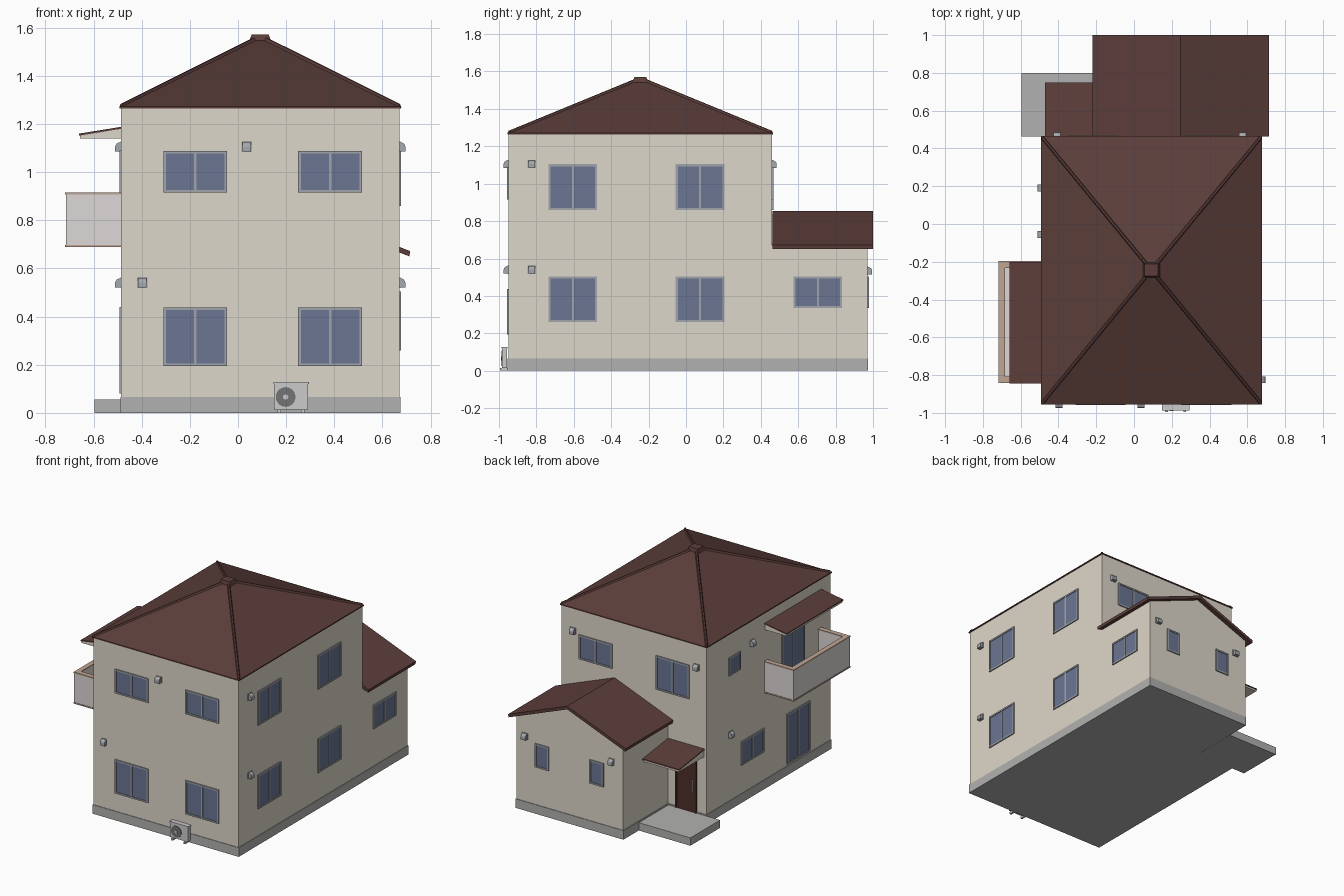
import bpy, bmesh, math
from mathutils import Vector, Matrix

if "Cube" in bpy.data.objects:
    bpy.data.objects.remove(bpy.data.objects["Cube"])


def material(name, r, g, b):
    m = bpy.data.materials.new(name)
    m.diffuse_color = [(c / 255) ** 2.2 for c in (r, g, b)] + [1]
    m.use_nodes = True
    m.node_tree.nodes["Principled BSDF"].inputs["Base Color"].default_value = m.diffuse_color
    return m


WALL = material("cream_wall", 221, 214, 200)
ROOF = material("roof_brown", 92, 64, 61)
BASE = material("concrete", 176, 176, 175)
GLASS = material("glass", 108, 117, 146)
FRAME = material("window_frame", 160, 164, 170)
TAN = material("tan_trim", 190, 165, 148)
PANEL = material("balcony_panel", 219, 215, 214)
DOOR = material("door_brown", 78, 50, 46)
METAL = material("light_metal", 215, 215, 213)
VENT = material("vent_grey", 165, 168, 172)
DARK = material("grille_dark", 115, 115, 115)

# Each wall maps (along, up, outward) to world space
WALLS = {
    "world": lambda u, z, n: (u, n, z),
    "front": lambda u, z, n: (u, -0.95 - n, z),
    "right": lambda u, z, n: (0.67 + n, u, z),
    "left": lambda u, z, n: (-0.485 - n, u, z),
    "back": lambda u, z, n: (u, 0.46 + n, z),
    "annex_back": lambda u, z, n: (u, 0.97 + n, z),
}


def finish(name, bm, mat):
    bmesh.ops.recalc_face_normals(bm, faces=bm.faces)
    me = bpy.data.meshes.new(name)
    bm.to_mesh(me)
    bm.free()
    me.materials.append(mat)
    ob = bpy.data.objects.new(name, me)
    bpy.context.collection.objects.link(ob)
    return ob


def extrude(bm, a, b):
    """Solid between two matching rings of points."""
    va, vb = [bm.verts.new(p) for p in a], [bm.verts.new(p) for p in b]
    bm.faces.new(va)
    bm.faces.new(vb[::-1])
    k = len(a)
    for i in range(k):
        j = (i + 1) % k
        bm.faces.new((va[i], vb[i], vb[j], va[j]))


def prism(name, a, b, mat):
    bm = bmesh.new()
    extrude(bm, a, b)
    return finish(name, bm, mat)


def boxes(name, wall, mat, *items):
    """Items are (u0, u1, z0, z1, n0, n1)."""
    f, bm = WALLS[wall], bmesh.new()
    for u0, u1, z0, z1, n0, n1 in items:
        ring = [(u0, z0), (u1, z0), (u1, z1), (u0, z1)]
        extrude(bm, [f(u, z, n0) for u, z in ring], [f(u, z, n1) for u, z in ring])
    return finish(name, bm, mat)


def window(wall, u0, u1, z0, z1, panes=2):
    w, d = 0.011, 0.008
    bars = [(u0, u1, z0, z0 + w, -0.005, d), (u0, u1, z1 - w, z1, -0.005, d),
            (u0, u0 + w, z0 + w, z1 - w, -0.005, d), (u1 - w, u1, z0 + w, z1 - w, -0.005, d)]
    if panes == 2:
        m = (u0 + u1) / 2
        bars.append((m - w / 2, m + w / 2, z0 + w, z1 - w, -0.005, d - 0.001))
    boxes(wall + "_window_frame", wall, FRAME, *bars)
    boxes(wall + "_window_glass", wall, GLASS, (u0 + w, u1 - w, z0 + w, z1 - w, -0.005, 0.003))


def vent(wall, u, z):
    f, r = WALLS[wall], 0.02
    prof = [(0, -r), (0.025, -r), (0.025, 0)]
    prof += [(0.025 * math.cos(a), r * math.sin(a)) for a in (math.radians(t) for t in (22, 45, 67, 90))]
    prism(wall + "_vent_hood", [f(u - 0.018, z + h, n) for n, h in prof],
          [f(u + 0.018, z + h, n) for n, h in prof], VENT)
    boxes(wall + "_vent_plate", wall, VENT, (u - 0.022, u + 0.022, z - 0.022, z + 0.022, -0.002, 0.004))


# Foundation and walls
o = 0.004
foot = [(-0.485 - o, -0.95 - o), (0.67 + o, -0.95 - o), (0.67 + o, 0.97 + o),
        (-0.18 - o, 0.97 + o), (-0.18 - o, 0.46 + o), (-0.485 - o, 0.46 + o)]
prism("foundation", [(x, y, 0) for x, y in foot], [(x, y, 0.065) for x, y in foot], BASE)
boxes("main_walls", "world", WALL, (-0.485, 0.67, 0.06, 1.268, -0.95, 0.46))
gable = [(-0.18, 0.06), (0.67, 0.06), (0.67, 0.669), (0.245, 0.835), (-0.18, 0.669)]
prism("annex_walls", [(x, 0.455, z) for x, z in gable], [(x, 0.97, z) for x, z in gable], WALL)

# Main hipped roof
corners = [(-0.492, -0.955), (0.677, -0.955), (0.677, 0.466), (-0.492, 0.466)]
apex = Vector((0.092, -0.244, 1.562))
bm = bmesh.new()
lo = [bm.verts.new((x, y, 1.264)) for x, y in corners]
hi = [bm.verts.new((x, y, 1.272)) for x, y in corners]
top = bm.verts.new(apex)
bm.faces.new(lo)
for i in range(4):
    j = (i + 1) % 4
    bm.faces.new((lo[i], lo[j], hi[j], hi[i]))
    bm.faces.new((hi[i], hi[j], top))
finish("main_roof", bm, ROOF)

# Hip caps along the four roof edges, and the peak cap
for x, y in corners:
    p = Vector((x, y, 1.27))
    d = apex - p
    side = d.cross(Vector((0, 0, 1))).normalized() * 0.011
    up = Vector((0, 0, 0.009))
    ring = [-side - up * 0.6, side - up * 0.6, side * 0.4 + up, -side * 0.4 + up]
    prism("hip_cap", [p + d * 0.012 + r for r in ring], [p + d * 0.97 + r for r in ring], ROOF)
sq = [(-1, -1), (1, -1), (1, 1), (-1, 1)]
prism("peak_cap", [apex + Vector((0.045 * a, 0.04 * b, -0.02)) for a, b in sq],
      [apex + Vector((0.036 * a, 0.032 * b, 0.009)) for a, b in sq], ROOF)

# Annex gable roof
chevron = [(-0.22, 0.674), (0.245, 0.855), (0.715, 0.672), (0.712, 0.65), (0.245, 0.832), (-0.217, 0.652)]
prism("annex_roof", [(x, 0.462, z) for x, z in chevron], [(x, 1.0, z) for x, z in chevron], ROOF)


# Small lean-to canopies: cream wedge with a brown sheet on top
def canopy(name, wall, u0, u1, z, depth, rise):
    f = WALLS[wall]
    wedge = [(0, z), (depth - 0.003, z), (depth - 0.003, z + 0.012), (0, z + rise)]
    sheet = [(0, z + rise), (depth, z + 0.012), (depth, z + 0.02), (0, z + rise + 0.008)]
    for part, prof, mat, e in (("_wedge", wedge, WALL, 0.004), ("_roof", sheet, ROOF, 0)):
        prism(name + part, [f(u0 + e, h, n) for n, h in prof], [f(u1 - e, h, n) for n, h in prof], mat)


canopy("balcony_canopy", "left", -0.845, -0.2, 1.14, 0.175, 0.04)
canopy("entrance_canopy", "back", -0.47, -0.18, 0.475, 0.29, 0.05)

# Balcony
y0, y1, d, t = -0.84, -0.2, 0.23, 0.03
boxes("balcony_floor", "left", PANEL, (y0 + 0.002, y1 - 0.002, 0.693, 0.715, 0, d - 0.002))
boxes("balcony_parapet", "left", PANEL, (y0, y1, 0.695, 0.908, d - t, d),
      (y0, y0 + t, 0.695, 0.908, 0, d - t), (y1 - t, y1, 0.695, 0.908, 0, d - t))
e = 0.003
for z in (0.906, 0.688):
    boxes("balcony_trim", "left", TAN, (y0 - e, y1 + e, z, z + 0.009, d - t - e, d + e),
          (y0 - e, y0 + t + e, z, z + 0.009, 0, d - t - e),
          (y1 - t - e, y1 + e, z, z + 0.009, 0, d - t - e))

# Entrance: porch slab, door, frame, handle
boxes("porch_slab", "world", BASE, (-0.595, -0.185, 0, 0.056, 0.462, 0.8))
boxes("entrance_door", "back", DOOR, (-0.398, -0.252, 0.056, 0.45, -0.002, 0.006))
boxes("entrance_door_frame", "back", DOOR, (-0.408, -0.396, 0.056, 0.46, -0.002, 0.011),
      (-0.254, -0.242, 0.056, 0.46, -0.002, 0.011), (-0.396, -0.254, 0.448, 0.46, -0.002, 0.011))
boxes("door_handle", "back", METAL, (-0.386, -0.378, 0.2, 0.29, 0.012, 0.02),
      (-0.386, -0.378, 0.205, 0.215, 0.005, 0.013), (-0.386, -0.378, 0.275, 0.285, 0.005, 0.013))

# Windows
for u in (-0.31, 0.25):
    window("front", u, u + 0.265, 0.915, 1.088)
    window("front", u, u + 0.265, 0.195, 0.438)
for u in (-0.735, -0.055):
    window("right", u, u + 0.26, 0.86, 1.104)
    window("right", u, u + 0.26, 0.26, 0.504)
window("right", 0.575, 0.835, 0.335, 0.505)
window("back", 0.262, 0.527, 0.915, 1.09)
window("back", -0.35, -0.085, 0.86, 1.104)
window("annex_back", 0.41, 0.52, 0.335, 0.505, 1)
window("annex_back", -0.025, 0.085, 0.335, 0.505, 1)
window("left", 0.08, 0.21, 0.965, 1.095, 1)
window("left", -0.19, 0.07, 0.27, 0.44)
window("left", -0.71, -0.45, 0.08, 0.44)
window("left", -0.65, -0.39, 0.716, 1.09)

# Vents
for wall, u, z in (("front", 0.037, 1.105), ("front", -0.397, 0.54), ("right", -0.825, 1.105),
                   ("right", -0.825, 0.54), ("back", 0.575, 1.105), ("back", -0.408, 1.105),
                   ("left", -0.055, 1.105), ("left", 0.19, 0.54),
                   ("annex_back", 0.6, 0.535), ("annex_back", -0.09, 0.535)):
    vent(wall, u, z)

# Outdoor air conditioning unit
boxes("ac_body", "front", METAL, (0.15, 0.29, 0.015, 0.12, 0.006, 0.034))
boxes("ac_lid", "front", METAL, (0.147, 0.295, 0.12, 0.128, 0.004, 0.037))
boxes("ac_feet", "front", METAL, *[(u, u + 0.014, 0, 0.015, 0.004, 0.045) for u in (0.165, 0.262)])
for name, r, n, mat in (("ac_fan_grille", 0.041, 0.037, DARK), ("ac_fan_hub", 0.011, 0.039, METAL)):
    ring = [(0.198 + r * math.cos(math.tau * i / 24), 0.066 + r * math.sin(math.tau * i / 24)) for i in range(24)]
    prism(name, [WALLS["front"](u, z, 0.03) for u, z in ring], [WALLS["front"](u, z, n) for u, z in ring], mat)
